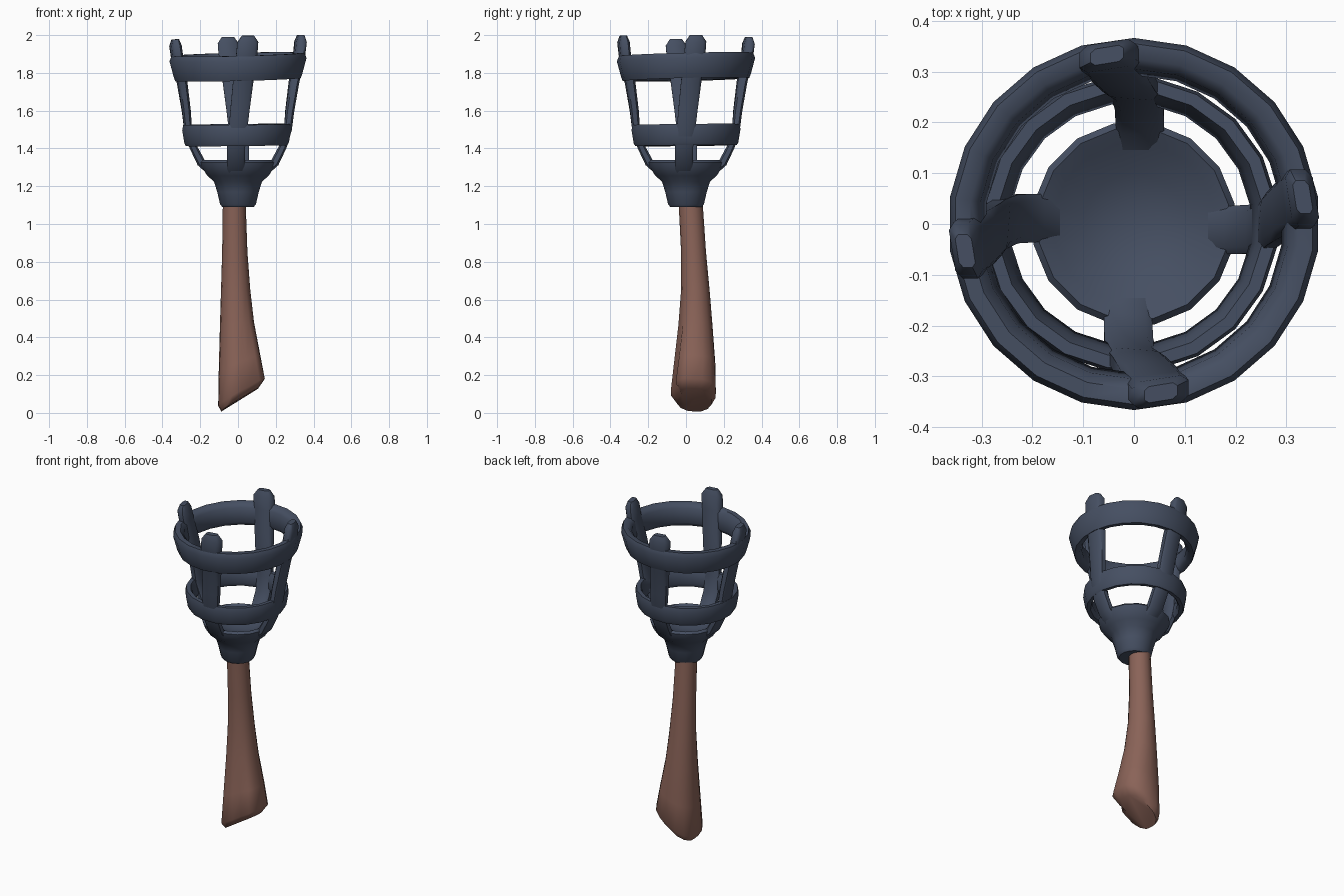
import bpy, bmesh, math
from mathutils import Vector

if "Cube" in bpy.data.objects:
    bpy.data.objects.remove(bpy.data.objects["Cube"])


def material(name, rgb):
    m = bpy.data.materials.new(name)
    m.diffuse_color = (*rgb, 1)
    m.use_nodes = True
    m.node_tree.nodes["Principled BSDF"].inputs["Base Color"].default_value = m.diffuse_color
    return m


IRON = material("dark blue iron", (0.060, 0.078, 0.122))
WOOD = material("brown wood", (0.255, 0.125, 0.097))


def loft(name, rings, mat, loop=False, angle=50):
    """Skin a list of equal-length point rings; cap the ends unless looped."""
    bm = bmesh.new()
    vs = [[bm.verts.new(p) for p in r] for r in rings]
    n = len(vs[0])
    for i in range(len(vs) if loop else len(vs) - 1):
        a, b = vs[i], vs[(i + 1) % len(vs)]
        for j in range(n):
            k = (j + 1) % n
            bm.faces.new((a[j], a[k], b[k], b[j]))
    if not loop:
        bm.faces.new(vs[0])
        bm.faces.new(vs[-1])
    bmesh.ops.recalc_face_normals(bm, faces=bm.faces)
    me = bpy.data.meshes.new(name)
    bm.to_mesh(me)
    bm.free()
    me.materials.append(mat)
    ob = bpy.data.objects.new(name, me)
    bpy.context.collection.objects.link(ob)
    bpy.ops.object.select_all(action='DESELECT')
    ob.select_set(True)
    bpy.context.view_layer.objects.active = ob
    bpy.ops.object.shade_smooth_by_angle(angle=math.radians(angle))
    return ob


def circle(r, z, n, cx=0, cy=0, tilt=0):
    pts = []
    for i in range(n):
        a = math.tau * (i + 0.5) / n
        x, y = r * math.cos(a), r * math.sin(a)
        pts.append((x + cx, y + cy, z + tilt * (x + y)))
    return pts


# Handle: flared wooden shaft with a slanted, grooved lower end
SHAFT = [  # height, xmin, xmax, ymin, ymax
    (0.00, -0.088, 0.105, -0.050, 0.135),
    (0.04, -0.105, 0.142, -0.080, 0.158),
    (0.22, -0.102, 0.118, -0.063, 0.155),
    (0.45, -0.096, 0.085, -0.040, 0.140),
    (0.65, -0.090, 0.065, -0.026, 0.125),
    (0.85, -0.084, 0.050, -0.026, 0.106),
    (1.13, -0.080, 0.040, -0.040, 0.087),
]
rings = []
for h, x0, x1, y0, y1 in SHAFT:
    w = max(0, 1 - h / 0.6)
    ring = []
    for i in range(16):
        a = math.tau * i / 16
        groove = 1 - 0.28 * w * (i == 13)
        c, s = math.cos(a), math.sin(a)
        # slightly boxy section towards the bottom
        k = groove * (1 + 0.10 * w * abs(math.sin(2 * a)))
        x = (x0 + x1) / 2 + (x1 - x0) / 2 * c * k
        y = (y0 + y1) / 2 + (y1 - y0) / 2 * s * k
        x = min(max(x, x0), x1)
        slant = 0.62 * (x + 0.10) + 0.10 * max(0, 0.04 - y)
        ring.append((x, y, max(0, h + w * slant)))
    rings.append(ring)
loft("handle", rings, WOOD)

# Cup: flared socket with a shallow dished top
CUP = [(0.085, 1.09), (0.097, 1.105), (0.112, 1.17), (0.13, 1.225),
       (0.165, 1.255), (0.195, 1.30), (0.202, 1.325), (0.19, 1.338),
       (0.16, 1.322), (0.10, 1.285), (0.03, 1.27)]
loft("cup", [circle(r, z, 16) for r, z in CUP], IRON)

# Two hoops: flat bands with rounded edges, slightly tilted
UPPER = [(0.335, 1.765), (0.343, 1.785), (0.366, 1.87), (0.355, 1.898),
         (0.325, 1.898), (0.305, 1.875), (0.293, 1.79), (0.308, 1.768)]
LOWER = [(0.272, 1.415), (0.280, 1.43), (0.292, 1.50), (0.286, 1.527),
         (0.262, 1.527), (0.250, 1.50), (0.238, 1.44), (0.250, 1.417)]
loft("upper_hoop", [circle(r, z, 22, tilt=0.025) for r, z in UPPER], IRON, True)
loft("lower_hoop", [circle(r, z, 20, -0.007, 0, 0.01) for r, z in LOWER], IRON, True)

# Four bars: curve up from the cup, leaning sideways towards the top
BAR = [  # radius, height, sideways shift, width, thickness
    (0.135, 1.275, -0.012, 0.095, 0.050),
    (0.195, 1.325, -0.012, 0.095, 0.046),
    (0.238, 1.41, -0.010, 0.096, 0.040),
    (0.264, 1.50, 0.000, 0.098, 0.042),
    (0.274, 1.60, 0.010, 0.102, 0.046),
    (0.296, 1.75, 0.027, 0.108, 0.050),
    (0.322, 1.88, 0.045, 0.114, 0.054),
    (0.331, 1.965, 0.052, 0.112, 0.054),
    (0.332, 2.00, 0.053, 0.066, 0.032),
]
SECTION = [(0.5, 0.28), (0.36, 0.5), (-0.36, 0.5), (-0.5, 0.28),
           (-0.5, -0.28), (-0.36, -0.5), (0.36, -0.5), (0.5, -0.28)]
for q, (name, drop) in enumerate([("right", 0), ("back", 0.01),
                                  ("left", 0.022), ("front", 0.003)]):
    ca, sa = [(1, 0), (0, 1), (-1, 0), (0, -1)][q]
    rings = []
    for i, (r, z, t, w, d) in enumerate(BAR):
        p, n = BAR[max(i - 1, 0)], BAR[min(i + 1, len(BAR) - 1)]
        tan = Vector((n[0] - p[0], n[1] - p[1])).normalized()
        turn = 0.16 * max(0, t) / 0.053   # bars face along the hoop
        ring = []
        for u, v in SECTION:
            rr = r + v * d * tan.y - u * w * math.sin(turn)
            tt = t + u * w * math.cos(turn)
            zz = z - v * d * tan.x - (drop if i > 6 else 0)
            ring.append((rr * ca - tt * sa, rr * sa + tt * ca, zz))
        rings.append(ring)
    loft(name + "_bar", rings, IRON)
